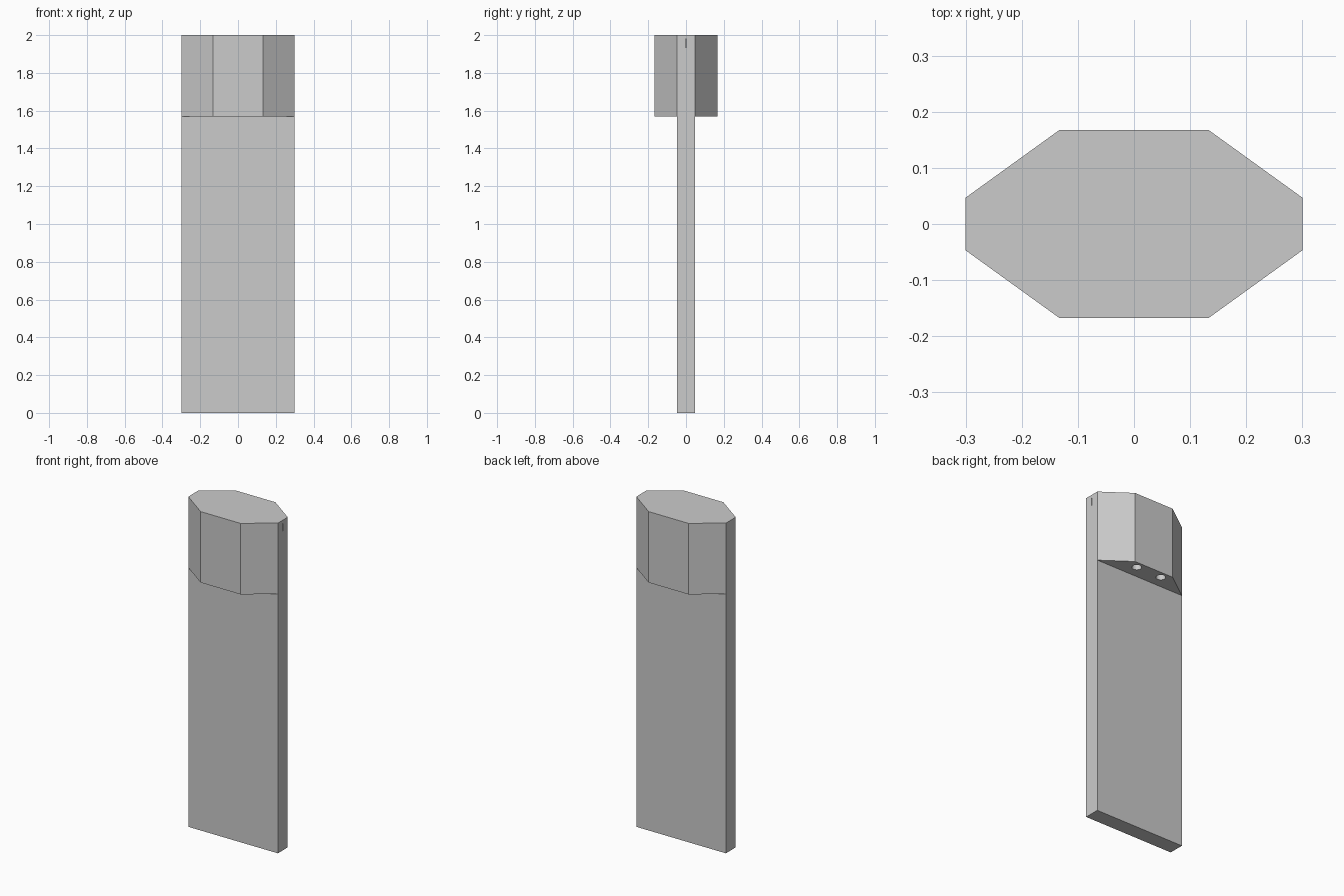
import bpy, bmesh

if "Cube" in bpy.data.objects:
    bpy.data.objects.remove(bpy.data.objects["Cube"])

HALF_W, HALF_T = 0.30, 0.047     # slab half width and thickness
CHAMFER_X, HEAD_Y = 0.133, 0.1675
HEAD_Z, TOP_Z = 1.57, 2.0


def prism(name, profile, z0, z1):
    bm = bmesh.new()
    face = bm.faces.new([bm.verts.new((x, y, z0)) for x, y in profile])
    ext = bmesh.ops.extrude_face_region(bm, geom=[face])
    verts = [g for g in ext["geom"] if isinstance(g, bmesh.types.BMVert)]
    bmesh.ops.translate(bm, verts=verts, vec=(0, 0, z1 - z0))
    bmesh.ops.recalc_face_normals(bm, faces=bm.faces[:])
    mesh = bpy.data.meshes.new(name)
    bm.to_mesh(mesh)
    bm.free()
    obj = bpy.data.objects.new(name, mesh)
    bpy.context.collection.objects.link(obj)
    return obj


def cut(target, cutter):
    mod = target.modifiers.new("cut", 'BOOLEAN')
    mod.operation, mod.solver, mod.object = 'DIFFERENCE', 'EXACT', cutter
    bpy.context.view_layer.objects.active = target
    bpy.ops.object.modifier_apply(modifier=mod.name)
    bpy.data.objects.remove(cutter, do_unlink=True)


# Flat slab body
prism("body", [(-HALF_W, -HALF_T), (HALF_W, -HALF_T),
               (HALF_W, HALF_T), (-HALF_W, HALF_T)], 0, HEAD_Z)

# Eight-sided head
head = prism("head", [(-CHAMFER_X, -HEAD_Y), (CHAMFER_X, -HEAD_Y),
                      (HALF_W, -HALF_T), (HALF_W, HALF_T),
                      (CHAMFER_X, HEAD_Y), (-CHAMFER_X, HEAD_Y),
                      (-HALF_W, HALF_T), (-HALF_W, -HALF_T)], HEAD_Z, TOP_Z)

# Round sockets under the overhang, front and back
for sx in (-1, 1):
    for sy in (-1, 1):
        bpy.ops.mesh.primitive_cylinder_add(
            vertices=24, radius=0.027, depth=0.12,
            location=(sx * 0.085, sy * 0.125, HEAD_Z))
        cut(head, bpy.context.object)

# Tiny slot high on the right edge
bpy.ops.mesh.primitive_cube_add(size=1, location=(HALF_W, 0, 1.957))
slot = bpy.context.object
slot.scale = (0.02, 0.006, 0.045)
cut(head, slot)
